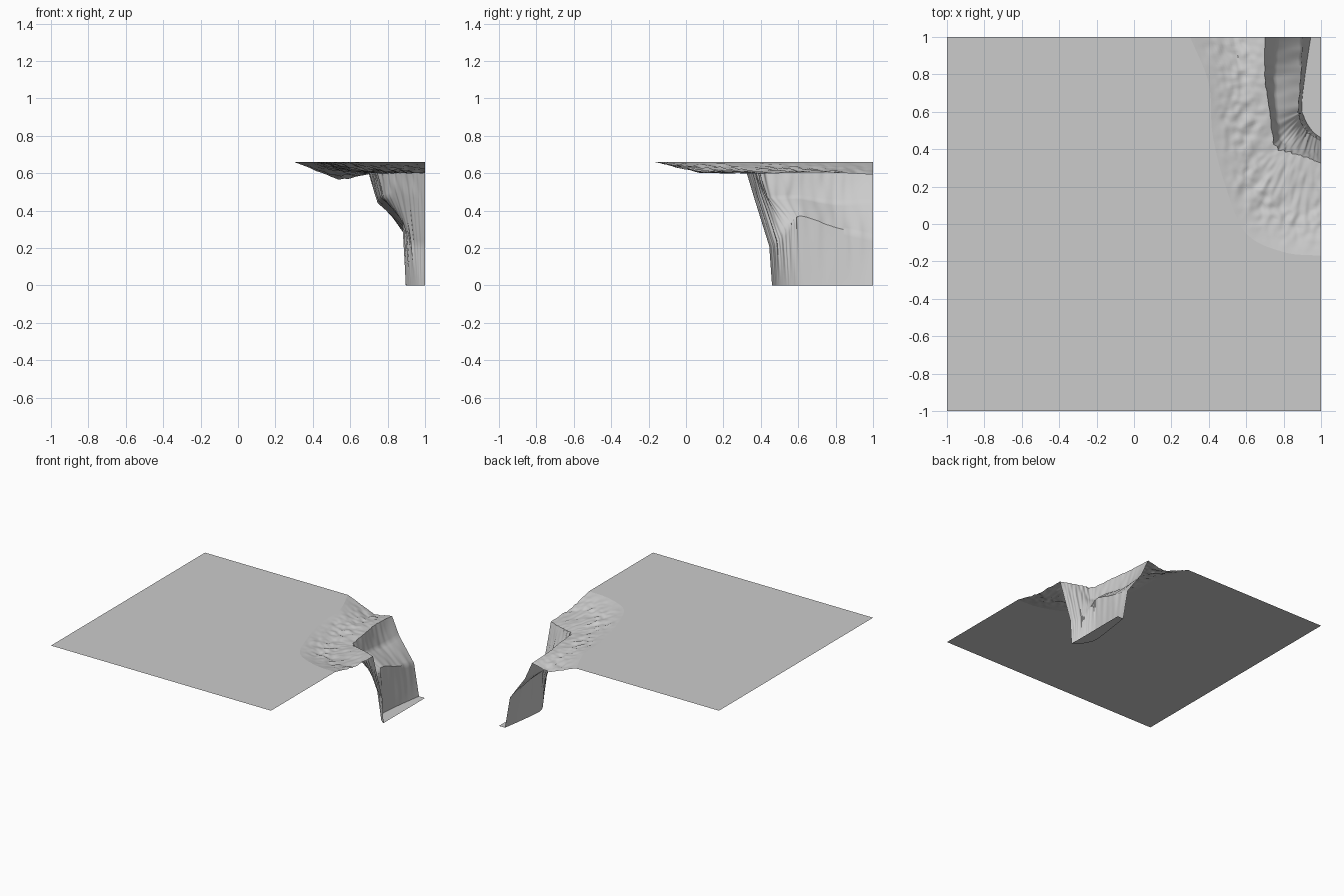
import bpy, bmesh, math
from mathutils import Vector, noise

if "Cube" in bpy.data.objects:
    bpy.data.objects.remove(bpy.data.objects["Cube"])

TOP = 0.66
# Contour curves, each running from the back edge (y=1) to the right edge (x=1)
outer = [(.30, 1, TOP), (.40, .75, TOP), (.42, .48, TOP), (.49, .2, TOP), (.60, -.05, TOP), (.8, -.15, TOP), (1, -.17, TOP)]
slope = [(.54, 1, .565), (.57, .78, .605), (.58, .55, .62), (.62, .3, .62), (.72, .15, .62), (.85, .09, .61), (1, .08, .605)]
rim = [(.70, 1, .595), (.70, .8, .605), (.725, .6, .605), (.755, .42, .60), (.83, .385, .60), (.91, .36, .60), (1, .325, .60)]
ledge = [(.765, 1, .45), (.75, .8, .44), (.76, .6, .47), (.785, .45, .47), (.85, .42, .49), (.93, .395, .47), (1, .37, .45)]
brink = [(.90, 1, .26), (.893, .8, .31), (.88, .62, .37), (.888, .56, .33), (.91, .51, .26), (.95, .475, .22), (1, .445, .21)]
foot = [(.945, 1, 0), (.915, .8, 0), (.897, .63, 0), (.91, .57, 0), (.93, .53, 0), (.96, .49, 0), (1, .46, 0)]
curves = [outer, slope, rim, ledge, brink, foot]
steps = [18, 12, 8, 9, 10]
N = 120


def sample(pts, u):
    """Smooth point along a control polyline."""
    p = [Vector(q) for q in pts]
    f = u * (len(p) - 1)
    i = min(int(f), len(p) - 2)
    t = f - i
    b, c = p[i], p[i + 1]
    m = (c - (p[i - 1] if i > 0 else b)) * (0.5 if i > 0 else 1)
    n = ((p[i + 2] if i + 2 < len(p) else c) - b) * (0.5 if i + 2 < len(p) else 1)
    t2, t3 = t * t, t ** 3
    return b * (2*t3 - 3*t2 + 1) + m * (t3 - 2*t2 + t) + c * (3*t2 - 2*t3) + n * (t3 - t2)


def weather(p, band, t, u):
    """Gullies on the slopes, vertical fluting on the cliffs."""
    edge = math.sin(math.pi * u)
    if band < 2:
        w = min(1, (band + t) * 1.4) * (1 - 0.6 * t * band)
        p.z += w * (0.012 * noise.noise((u * 22, (band + t) * 2.5, 3))
                    + 0.007 * noise.noise((p.x * 30, p.y * 30, 7)))
        p.z = min(p.z, TOP)
    else:
        k = 0.007 * min(1, edge * 4) * noise.noise((u * 26, band + t, 1))
        if band == 4:
            k *= 1 - t
        p.x += k
        p.y += k
    p.x, p.y = min(p.x, 1), min(p.y, 1)
    return p


def build(name, bm):
    me = bpy.data.meshes.new(name)
    bmesh.ops.recalc_face_normals(bm, faces=bm.faces)
    if sum(f.normal.z * f.calc_area() for f in bm.faces) < 0:
        bmesh.ops.reverse_faces(bm, faces=bm.faces)
    bm.to_mesh(me)
    ob = bpy.data.objects.new(name, me)
    bpy.context.collection.objects.link(ob)
    bpy.context.view_layer.objects.active = ob
    ob.select_set(True)
    bpy.ops.object.shade_smooth_by_angle(angle=math.radians(40))
    ob.select_set(False)


# Eroded slopes and cliff wall, lofted through the contours
bm = bmesh.new()
rows = []
for band, count in enumerate(steps):
    for j in range(count + (band == len(steps) - 1)):
        t = j / count
        row = []
        for i in range(N + 1):
            u = i / N
            a, b = sample(curves[band], u), sample(curves[band + 1], u)
            row.append(bm.verts.new(weather(a.lerp(b, t), band, t, u)))
        rows.append(row)
for r, q in zip(rows, rows[1:]):
    for i in range(N):
        bm.faces.new((r[i], r[i + 1], q[i + 1], q[i]))
build("eroded_cliff", bm)


def flat_sheet(name, curve, corners):
    bm = bmesh.new()
    pts = [sample(curve, i / N) for i in range(N + 1)] + [Vector(c) for c in corners]
    face = bm.faces.new([bm.verts.new(p) for p in pts])
    bmesh.ops.triangulate(bm, faces=[face])
    build(name, bm)


# Flat plateau and the small canyon floor in the corner
flat_sheet("plateau", outer, [(1, -1, TOP), (-1, -1, TOP), (-1, 1, TOP)])
flat_sheet("canyon_floor", foot, [(1, 1, 0)])
